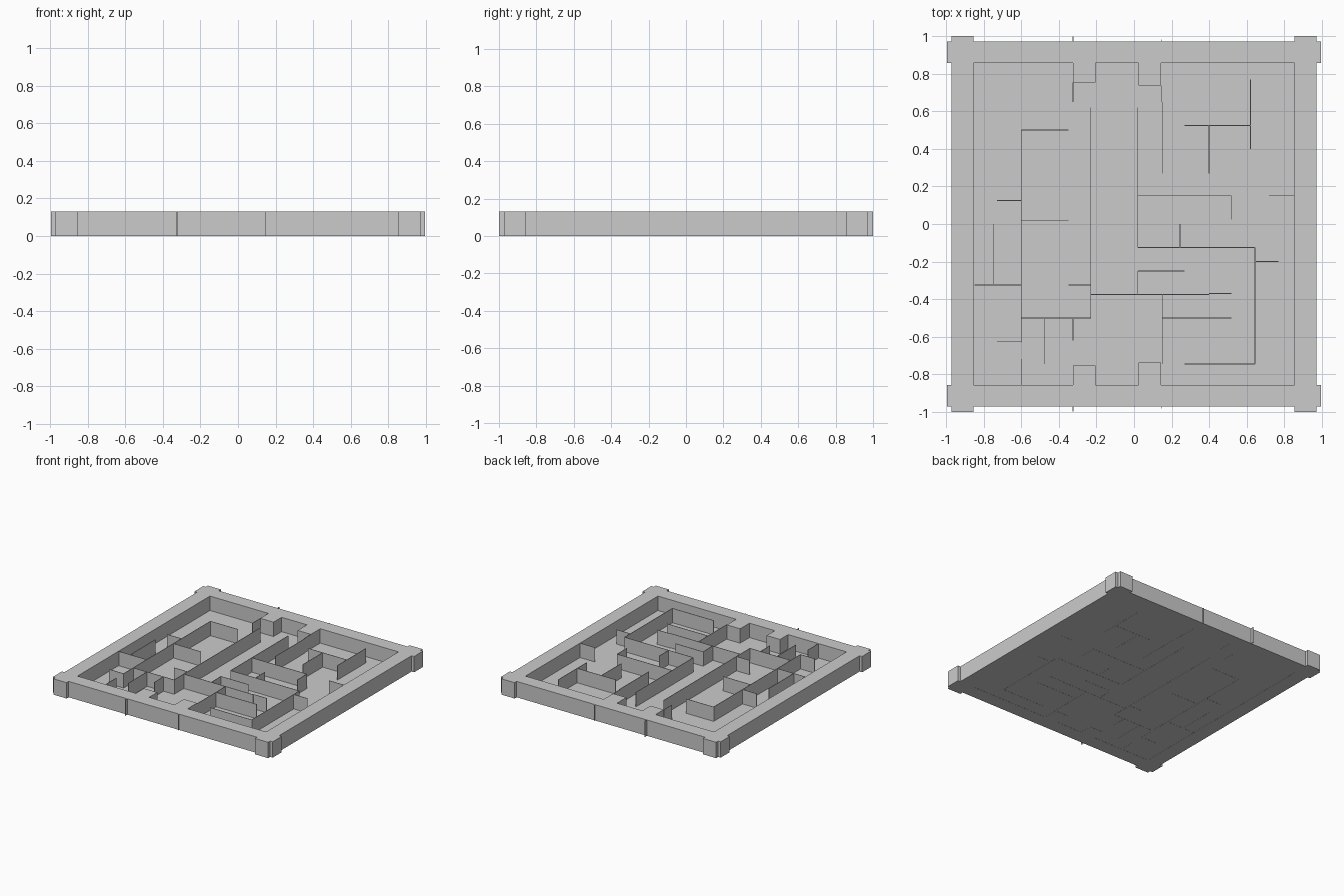
import bpy

H = 0.13      # overall height
T = 0.004     # thickness of the sheet walls
FLOOR = 0.012


def box_object(name, boxes):
    """One mesh object from a list of (x0, x1, y0, y1, z0, z1) boxes."""
    verts, faces = [], []
    for x0, x1, y0, y1, z0, z1 in boxes:
        n = len(verts)
        verts += [(x, y, z) for z in (z0, z1)
                  for x, y in ((x0, y0), (x1, y0), (x1, y1), (x0, y1))]
        faces += [[n + i for i in f] for f in (
            (3, 2, 1, 0), (4, 5, 6, 7), (0, 1, 5, 4),
            (1, 2, 6, 5), (2, 3, 7, 6), (3, 0, 4, 7))]
    mesh = bpy.data.meshes.new(name)
    mesh.from_pydata(verts, [], faces)
    obj = bpy.data.objects.new(name, mesh)
    bpy.context.collection.objects.link(obj)
    return obj


def wall_x(y, x0, x1):
    return (x0, x1, y - T / 2, y + T / 2, 0, H)


def wall_y(x, y0, y1):
    return (x - T / 2, x + T / 2, y0, y1, 0, H)


# Thin floor plate
box_object("floor", [(-0.855, 0.855, -0.86, 0.86, 0.001, FLOOR)])

# Border: two full-length side bars, front and back bars between them, end tabs
A, B, E = 0.855, 0.973, 0.996
for s, name in ((-1, "left_border"), (1, "right_border")):
    xs = sorted((s * A, s * B))
    box_object(name, [(*xs, -1, 1, 0, H)])
for s, name in ((-1, "front_border"), (1, "back_border")):
    ys = sorted((s * 0.858, s * B))
    box_object(name, [(-A, A, *ys, 0, H),
                      (-E, -B, *ys, 0, H), (B, E, *ys, 0, H)])

# Gate blocks projecting inward from the front and back borders
for s, name in ((-1, "front_gate_blocks"), (1, "back_gate_blocks")):
    blocks = []
    for x0, x1, y in ((-0.325, -0.205, 0.753), (0.025, 0.145, 0.737)):
        blocks.append((x0, x1, *sorted((s * y, s * 0.858)), 0, H))
    box_object(name, blocks)

# Small fins showing outside the border at the gates
box_object("gate_fins", [wall_y(x, *sorted((s * B, s * r)))
                         for s in (-1, 1)
                         for x, r in ((-0.325, 0.998), (0.145, 0.982))])

# Maze walls running left to right: (y, x start, x end)
across = [
    (0.50, -0.60, -0.35), (0.125, -0.73, -0.60), (0.02, -0.60, -0.35),
    (-0.325, -0.85, -0.60), (-0.325, -0.35, -0.23), (-0.50, -0.60, -0.23),
    (-0.625, -0.73, -0.60), (-0.375, -0.23, 0.40), (-0.37, 0.40, 0.52),
    (-0.25, 0.02, 0.27), (-0.125, 0.02, 0.645), (-0.20, 0.645, 0.77),
    (-0.50, 0.15, 0.52), (-0.745, 0.27, 0.645), (0.15, 0.02, 0.52),
    (0.15, 0.72, 0.855), (0.525, 0.27, 0.62),
]
box_object("cross_walls", [wall_x(*w) for w in across])

# Maze walls running front to back: (x, y start, y end)
along = [
    (-0.60, -0.50, 0.50), (-0.60, -0.858, -0.72), (-0.60, -0.63, -0.50),
    (-0.75, -0.325, 0.0), (-0.475, -0.745, -0.50), (-0.325, -0.62, -0.50),
    (-0.23, -0.50, 0.62), (-0.325, 0.65, 0.753), (0.02, -0.125, 0.62),
    (0.02, -0.375, -0.25), (0.15, 0.27, 0.65), (0.145, 0.65, 0.737),
    (0.15, -0.745, -0.375), (0.245, -0.125, 0.0), (0.40, 0.27, 0.525),
    (0.52, 0.025, 0.15), (0.62, 0.40, 0.77), (0.645, -0.745, -0.125),
]
box_object("long_walls", [wall_y(*w) for w in along])
